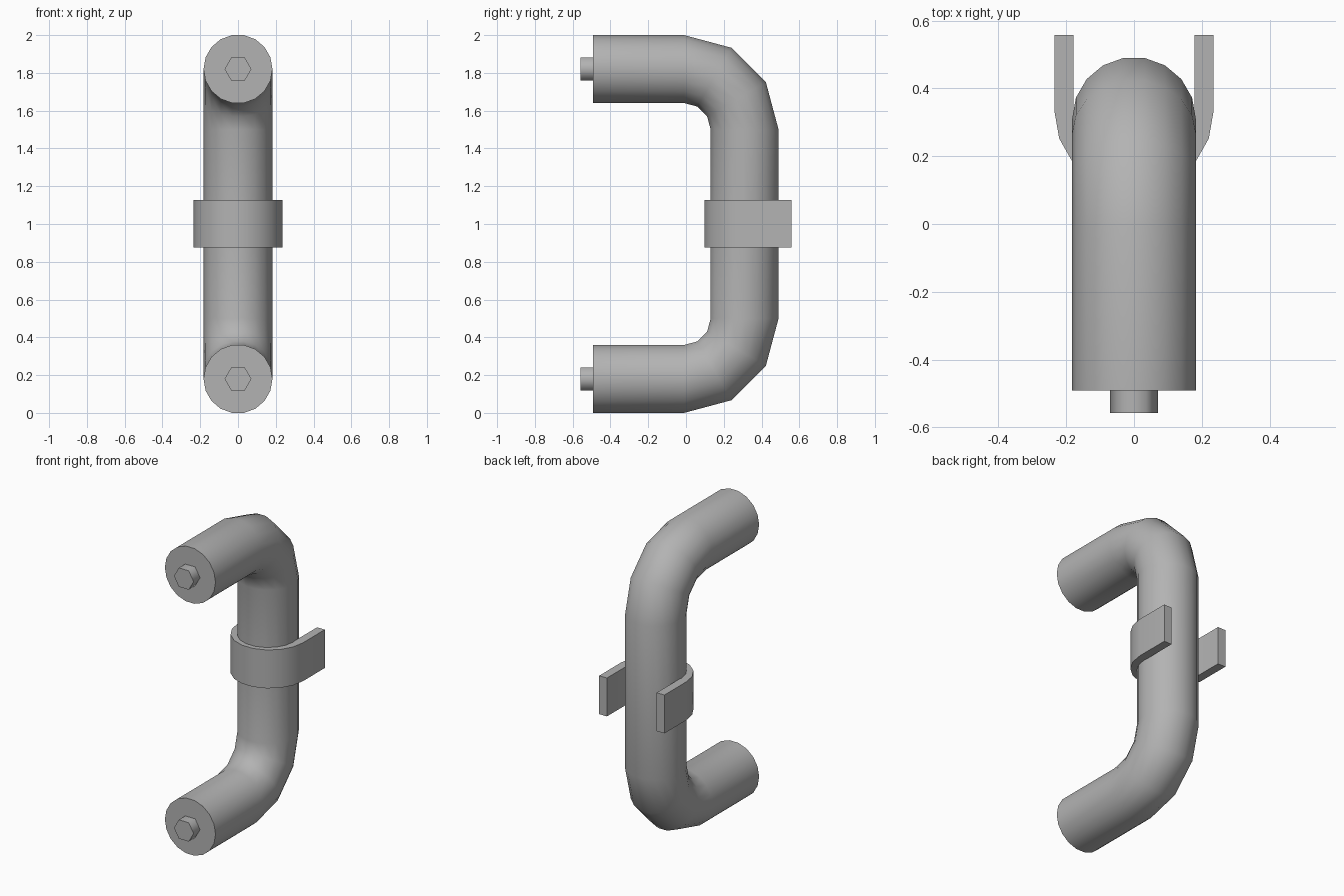
import bpy, math
from mathutils import Vector

if "Cube" in bpy.data.objects:
    bpy.data.objects.remove(bpy.data.objects["Cube"])

R, SIDES = 0.1825, 18                     # tube radius and sides
APO = R * math.cos(math.pi / SIDES)       # flat-to-centre distance
BEND_Y, BEND_Z, BEND_R = -0.01, 0.5, 0.5 - APO   # bend centre above/below mid height
MID = 1.0

grey = bpy.data.materials.new("dark_grey")
grey.diffuse_color = (0.45, 0.45, 0.45, 1)
grey.use_nodes = True
grey.node_tree.nodes["Principled BSDF"].inputs["Base Color"].default_value = grey.diffuse_color


def make(name, verts, faces, angle=35):
    mesh = bpy.data.meshes.new(name)
    mesh.from_pydata(verts, [], faces)
    mesh.update()
    mesh.materials.append(grey)
    obj = bpy.data.objects.new(name, mesh)
    bpy.context.collection.objects.link(obj)
    bpy.ops.object.select_all(action='DESELECT')
    obj.select_set(True)
    bpy.context.view_layer.objects.active = obj
    bpy.ops.object.mode_set(mode='EDIT')
    bpy.ops.mesh.select_all(action='SELECT')
    bpy.ops.mesh.normals_make_consistent(inside=False)
    bpy.ops.object.mode_set(mode='OBJECT')
    bpy.ops.object.shade_smooth_by_angle(angle=math.radians(angle))
    return obj


def loft(name, rings, angle=35):
    n = len(rings[0])
    verts = [v for ring in rings for v in ring]
    faces = [(i * n + j, i * n + (j + 1) % n, (i + 1) * n + (j + 1) % n, (i + 1) * n + j)
             for i in range(len(rings) - 1) for j in range(n)]
    faces += [tuple(range(n)), tuple(range((len(rings) - 1) * n, len(rings) * n))]
    return make(name, verts, faces, angle)


def ring(center, normal, radius, sides):
    side = Vector((1, 0, 0))
    return [center + radius * (math.cos(a) * side + math.sin(a) * normal)
            for a in (2 * math.pi * k / sides for k in range(sides))]


# bent handle tube: straight leg, two 90 degree bends of three steps, straight leg
up = Vector((0, 0, 1))
path = [(Vector((0, -0.492, MID + BEND_Z + BEND_R)), up)]
for sign, steps in ((1, range(4)), (-1, range(3, -1, -1))):
    for k in steps:
        a = math.radians(30 * k)
        out = Vector((0, math.sin(a), sign * math.cos(a)))
        path.append((Vector((0, BEND_Y, MID + sign * BEND_Z)) + BEND_R * out, out))
path.append((Vector((0, -0.492, MID - BEND_Z - BEND_R)), -up))
loft("handle_tube", [ring(c, n, R, SIDES) for c, n in path])

# hexagonal mounting studs, smooth around the sides
for label, sign in (("upper", 1), ("lower", -1)):
    z = MID + sign * (BEND_Z + BEND_R)
    loft(label + "_stud", [ring(Vector((0, y, z)), up, 0.071, 6) for y in (-0.558, -0.492)], 65)


# U-shaped strap clasping the front of the tube
def u_profile(r, cy=0.334, end=0.558):
    arc = [(r * math.cos(a), cy - 1.015 * r * math.sin(a))
           for a in (math.pi * k / 9 for k in range(10))]
    return [(r, end)] + arc + [(-r, end)]


outer, inner = u_profile(0.235), u_profile(0.179)
n = len(outer)
verts = [(x, y, z) for z in (0.876, 1.126) for prof in (outer, inner) for x, y in prof]
faces = []
for i in range(n - 1):
    o0, i0, o1, i1 = i, n + i, 2 * n + i, 3 * n + i
    faces += [(o0, o0 + 1, o1 + 1, o1), (i0, i0 + 1, i1 + 1, i1),
              (o0, o0 + 1, i0 + 1, i0), (o1, o1 + 1, i1 + 1, i1)]
for i in (0, n - 1):
    faces.append((i, n + i, 3 * n + i, 2 * n + i))
make("strap", verts, faces)
